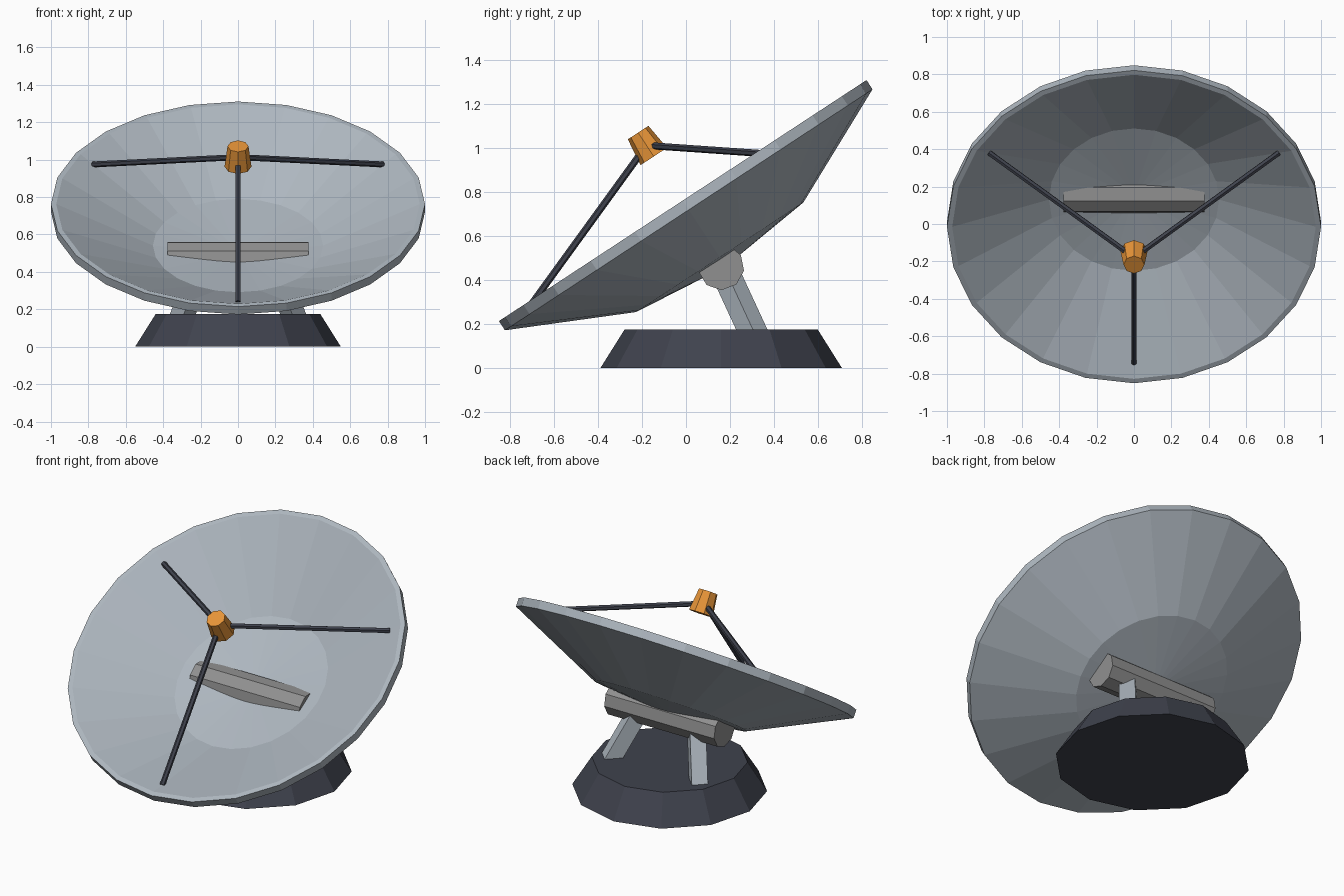
import bpy, bmesh, math
from mathutils import Vector, Matrix

if "Cube" in bpy.data.objects:
    bpy.data.objects.remove(bpy.data.objects["Cube"])


def material(name, rgb):
    m = bpy.data.materials.new(name)
    m.diffuse_color = (*rgb, 1)
    m.use_nodes = True
    m.node_tree.nodes["Principled BSDF"].inputs["Base Color"].default_value = m.diffuse_color
    return m


PALE = material("pale_metal", (0.42, 0.47, 0.52))
DARK = material("dark_metal", (0.05, 0.055, 0.075))
ORANGE = material("orange", (0.80, 0.30, 0.04))
GREY = material("mid_grey", (0.28, 0.28, 0.28))


def finish(name, bm, mat):
    bmesh.ops.recalc_face_normals(bm, faces=bm.faces)
    me = bpy.data.meshes.new(name)
    bm.to_mesh(me)
    bm.free()
    me.materials.append(mat)
    ob = bpy.data.objects.new(name, me)
    bpy.context.collection.objects.link(ob)
    return ob


def rod(name, a, b, r1, r2, sides, mat, spin=0.0):
    """Flat-sided cylinder or frustum from point a to point b."""
    a, b = Vector(a), Vector(b)
    d = b - a
    turn = Vector((0, 0, 1)).rotation_difference(d).to_matrix().to_4x4()
    bm = bmesh.new()
    bmesh.ops.create_cone(bm, cap_ends=True, segments=sides, radius1=r1, radius2=r2,
                          depth=d.length,
                          matrix=Matrix.Translation((a + b) / 2) @ turn @ Matrix.Rotation(spin, 4, 'Z'))
    return finish(name, bm, mat)


# Dish frame: local z is the dish axis, origin at the centre of the rim
DISH = Matrix.Translation((0, -0.015, 0.7625)) @ Matrix.Rotation(math.radians(33.25), 4, 'X')

# Dish: closed profile spun round its axis
profile = [(0, -0.31), (0.455, -0.265), (0.972, 0), (1, 0), (1, -0.05), (0.455, -0.308), (0, -0.358)]
bm = bmesh.new()
pts = [bm.verts.new((r, 0, z)) for r, z in profile]
edges = [bm.edges.new(p) for p in zip(pts, pts[1:])]
bmesh.ops.spin(bm, geom=pts + edges, axis=(0, 0, 1), cent=(0, 0, 0),
               angle=math.tau, steps=24)
bmesh.ops.remove_doubles(bm, verts=bm.verts, dist=0.0005)
bm.transform(DISH)
finish("dish", bm, PALE)

# Feed horn and its three struts
rod("feed_horn", DISH @ Vector((0, 0, 0.24)), DISH @ Vector((0, 0, 0.37)), 0.072, 0.056, 8, ORANGE)
for i in range(3):
    t = math.radians(-90 + 120 * i)
    foot = DISH @ Vector((0.895 * math.cos(t), 0.895 * math.sin(t), -0.04))
    rod(f"feed_strut_{i + 1}", foot, DISH @ Vector((0, 0, 0.3)), 0.016, 0.016, 6, DARK)

# Pivot bar running through the back of the dish
rod("pivot_bar", (-0.377, 0.16, 0.46), (0.377, 0.16, 0.46), 0.105, 0.105, 9, GREY, math.radians(-9))

# Base and two leaning posts
rod("base", (0, 0.16, 0), (0, 0.16, 0.175), 0.55, 0.44, 12, DARK)
for side, sx in (("left", -1), ("right", 1)):
    rod(f"{side}_post", (sx * 0.315, 0.325, 0.12), (sx * 0.19, 0.17, 0.455), 0.065, 0.065, 4, PALE)
